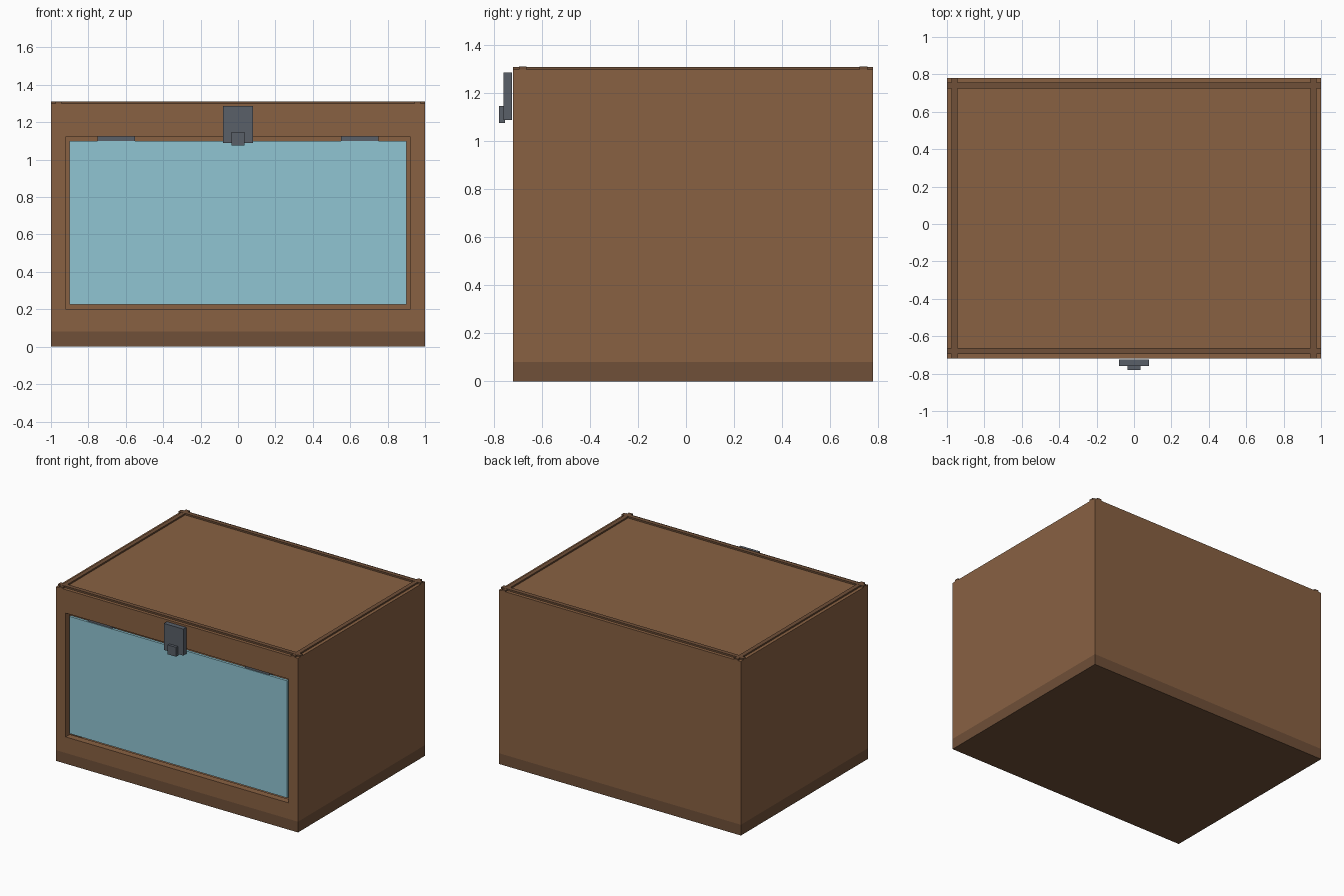
import bpy
import bmesh

if "Cube" in bpy.data.objects:
    bpy.data.objects.remove(bpy.data.objects["Cube"])


def material(name, rgb):
    m = bpy.data.materials.new(name)
    m.diffuse_color = (*rgb, 1)
    m.use_nodes = True
    m.node_tree.nodes["Principled BSDF"].inputs["Base Color"].default_value = m.diffuse_color
    return m


WOOD = material("wood", (0.25, 0.12, 0.055))
DARK = material("dark_wood", (0.16, 0.08, 0.04))
GLASS = material("glass", (0.28, 0.56, 0.65))
METAL = material("metal", (0.10, 0.115, 0.14))


def box(name, x, y, z, mat):
    """Box from (min, max) ranges on each axis."""
    bm = bmesh.new()
    bmesh.ops.create_cube(bm, size=1)
    for v in bm.verts:
        v.co = [r[0] if c < 0 else r[1] for c, r in zip(v.co, (x, y, z))]
    me = bpy.data.meshes.new(name)
    bm.to_mesh(me)
    bm.free()
    ob = bpy.data.objects.new(name, me)
    bpy.context.collection.objects.link(ob)
    me.materials.append(mat)
    return ob


def cut(target, cutter):
    mod = target.modifiers.new("cut", 'BOOLEAN')
    mod.object = cutter
    mod.solver = 'EXACT'
    cutter.hide_render = True
    cutter.hide_viewport = True
    cutter.display_type = 'WIRE'


F, B = -0.72, 0.78          # front and back faces
BASE, TOP = 0.08, 1.30      # top of base, top of case
T = 0.05                    # wall thickness

# Base slab and hollow wooden case with a window opening
box("base", (-1, 1), (F, B), (0, BASE), DARK)
case = box("case", (-1, 1), (F, B), (BASE, TOP), WOOD)
cut(case, box("cavity_cutter", (-1 + T, 1 - T), (F + T, B - T),
              (BASE + 0.02, TOP - T), WOOD))
cut(case, box("window_cutter", (-0.92, 0.92), (F - 0.1, F + 0.1),
              (0.20, 1.125), WOOD))

# Glass door, set slightly back in the opening
box("glass_door", (-0.90, 0.90), (F + 0.015, F + 0.035), (0.225, 1.10), GLASS)

# Hinges above the glass
for side, x in (("left", -0.65), ("right", 0.65)):
    box(side + "_hinge", (x - 0.10, x + 0.10), (F + 0.02, F + 0.06),
        (1.085, 1.125), METAL)

# Raised trim strips crossing at the corners of the lid
for side, x in (("left", -0.96), ("right", 0.96)):
    box(side + "_trim", (x - 0.016, x + 0.016), (F, B), (TOP, 1.311), DARK)
for side, y in (("front", F + 0.04), ("back", B - 0.04)):
    box(side + "_trim", (-1, 1), (y - 0.016, y + 0.016), (TOP, 1.312), DARK)

# Latch plate and catch
box("latch_plate", (-0.08, 0.08), (-0.76, -0.725), (1.09, 1.288), METAL)
box("latch_catch", (-0.035, 0.035), (-0.78, -0.755), (1.077, 1.147), METAL)
